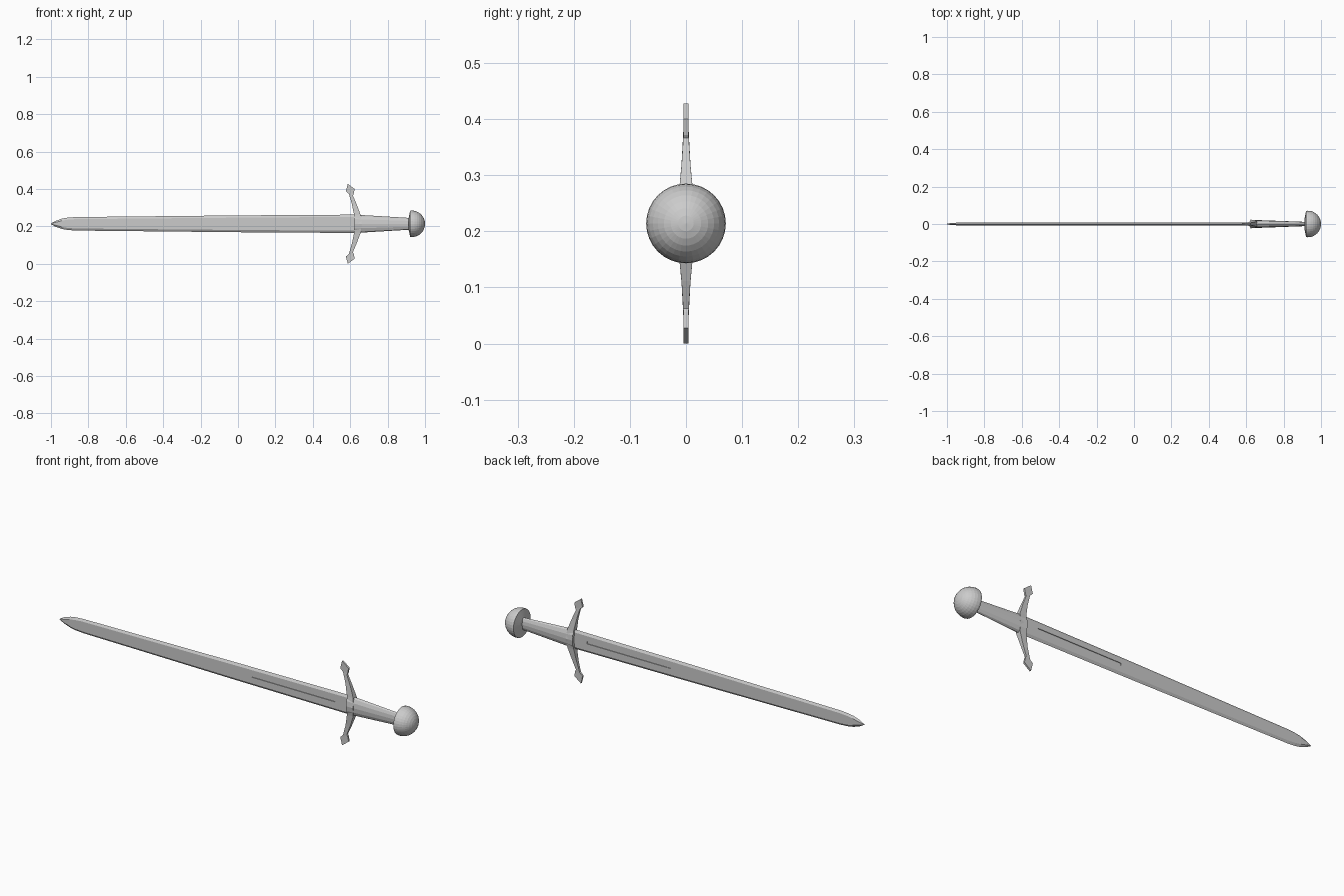
import bpy, bmesh
from math import cos, sin, pi
from mathutils import Matrix, Vector

if "Cube" in bpy.data.objects:
    bpy.data.objects.remove(bpy.data.objects["Cube"])

CZ = 0.214  # height of the sword's long axis


def finish(bm, name):
    bmesh.ops.remove_doubles(bm, verts=bm.verts, dist=1e-6)
    bmesh.ops.recalc_face_normals(bm, faces=bm.faces)
    me = bpy.data.meshes.new(name)
    bm.to_mesh(me)
    bm.free()
    ob = bpy.data.objects.new(name, me)
    bpy.context.collection.objects.link(ob)
    return ob


def loft(bm, rings):
    """Skin closed rings of points and cap both ends."""
    rows = [[bm.verts.new(p) for p in r] for r in rings]
    n = len(rows[0])
    for a, b in zip(rows, rows[1:]):
        for i in range(n):
            j = (i + 1) % n
            bm.faces.new((a[i], a[j], b[j], b[i]))
    bm.faces.new(rows[0])
    bm.faces.new(rows[-1][::-1])


# Blade: flat faces with bevelled cutting edges, tapering to a point
def blade_ring(x, t, w, f):
    return [(x, -t, CZ - f), (x, 0, CZ - w), (x, t, CZ - f),
            (x, t, CZ + f), (x, 0, CZ + w), (x, -t, CZ + f)]


bm = bmesh.new()
loft(bm, [blade_ring(*s) for s in (
    (-1.0, 0.002, 0.002, 0.001), (-0.975, 0.006, 0.016, 0.008),
    (-0.94, 0.007, 0.028, 0.017), (-0.91, 0.007, 0.033, 0.022),
    (-0.87, 0.007, 0.036, 0.025), (0.0, 0.0075, 0.045, 0.033),
    (0.63, 0.008, 0.049, 0.037))])
blade = finish(bm, "blade")

# Narrow fuller groove cut into both faces
bm = bmesh.new()
for side in (-1, 1):
    bmesh.ops.create_cube(bm, size=1, matrix=Matrix.Translation((0.315, side * 0.0095, CZ + 0.004))
                          @ Matrix.Diagonal((0.47, 0.01, 0.013, 1)))
cutter = finish(bm, "fuller_cutter")
cutter.hide_render = True
cutter.hide_set(True)
cut = blade.modifiers.new("fuller", "BOOLEAN")
cut.operation = "DIFFERENCE"
cut.object = cutter
cut.solver = "EXACT"

# Guard: swept arms with flared, angled ends, mirrored up and down
ARM = [((0.622, 0.0), (0.662, 0.0), 0.022),
       ((0.621, 0.046), (0.656, 0.047), 0.0135),
       ((0.609, 0.105), (0.635, 0.103), 0.008),
       ((0.593, 0.160), (0.614, 0.152), 0.005),
       ((0.577, 0.175), (0.618, 0.158), 0.0045),
       ((0.587, 0.214), (0.624, 0.186), 0.0045)]
bm = bmesh.new()
rings = []
for s, stations in ((-1, ARM[:0:-1]), (1, ARM)):
    for (xl, zl), (xr, zr), t in stations:
        rings.append([(xl, -t, CZ + s * zl), (xr, -t, CZ + s * zr),
                      (xr, t, CZ + s * zr), (xl, t, CZ + s * zl)])
loft(bm, rings)
finish(bm, "guard")


# Grip: tapering oval handle
def oval(x, ry, rz, n=12):
    return [(x, ry * cos(2 * pi * i / n), CZ + rz * sin(2 * pi * i / n)) for i in range(n)]


bm = bmesh.new()
loft(bm, [oval(0.622, 0.023, 0.051), oval(0.66, 0.021, 0.047), oval(0.925, 0.011, 0.031)])
finish(bm, "grip")

# Pommel: faceted half ball with a shallow conical back
R, X0, N = 0.071, 0.929, 32
profile = [(0.911, 0.0), (0.912, 0.03), (0.920, 0.0695)]
profile += [(X0 + R * sin(a), R * cos(a)) for a in (pi / 2 * k / 8 for k in range(9))]
bm = bmesh.new()
pts = [bm.verts.new((x, 0, CZ + max(r, 0))) for x, r in profile]
edges = [bm.edges.new(p) for p in zip(pts, pts[1:])]
bmesh.ops.spin(bm, geom=pts + edges, cent=Vector((0, 0, CZ)), axis=Vector((1, 0, 0)),
               angle=2 * pi, steps=N, use_merge=True)
finish(bm, "pommel")
